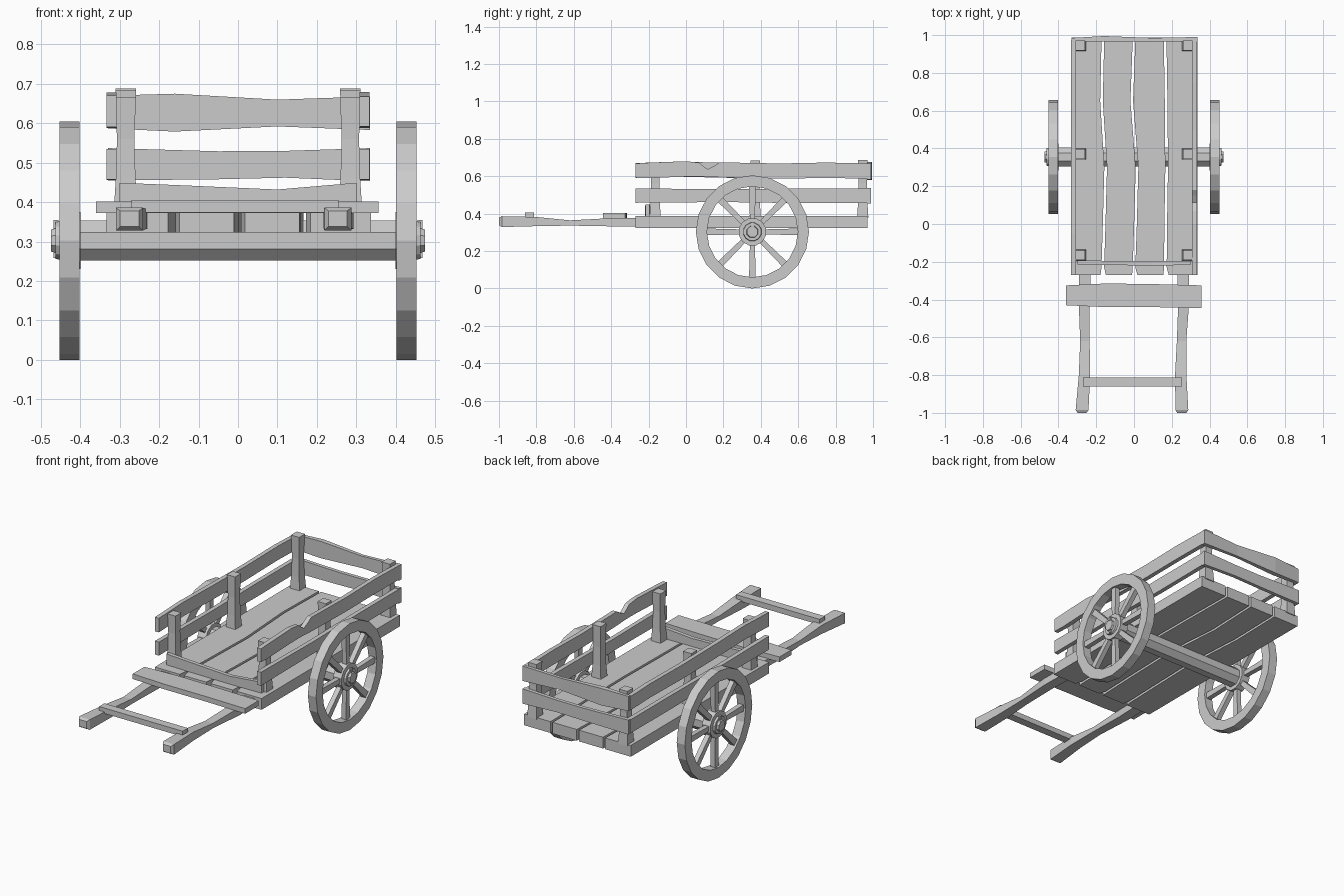
import bpy, bmesh
from math import sin, cos, pi
from mathutils import Matrix, Vector

if "Cube" in bpy.data.objects:
    bpy.data.objects.remove(bpy.data.objects["Cube"])

WY, WZ, R = 0.355, 0.3025, 0.3025      # wheel centre and radius


def finish(name, bm):
    bmesh.ops.recalc_face_normals(bm, faces=bm.faces)
    me = bpy.data.meshes.new(name)
    bm.to_mesh(me)
    bm.free()
    ob = bpy.data.objects.new(name, me)
    bpy.context.collection.objects.link(ob)
    return ob


def loft(bm, rings, closed=False):
    """Skin equal-length rings; cap both ends, or join them into a loop."""
    vs = [[bm.verts.new(p) for p in r] for r in rings]
    n = len(vs[0])
    pairs = list(zip(vs, vs[1:])) + ([(vs[-1], vs[0])] if closed else [])
    for a, b in pairs:
        for i in range(n):
            j = (i + 1) % n
            bm.faces.new((a[i], a[j], b[j], b[i]))
    if not closed:
        bm.faces.new(vs[0])
        bm.faces.new(vs[-1])


def beam(name, axis, stations):
    """Box-section beam; station = (t, lo1, hi1, lo2, hi2) over the other two axes."""
    bm = bmesh.new()
    rings = []
    for t, a, b, c, d in stations:
        ring = []
        for u, v in ((a, c), (b, c), (b, d), (a, d)):
            ring.append({'x': (t, u, v), 'y': (u, t, v), 'z': (u, v, t)}[axis])
        rings.append(ring)
    loft(bm, rings)
    return finish(name, bm)


def turned(bm, x0, x1, r0, r1, n):
    """Tapered cylinder along x on the wheel axis."""
    loft(bm, [[(x, WY + r * cos(2 * pi * (i + .5) / n), WZ + r * sin(2 * pi * (i + .5) / n))
               for i in range(n)] for x, r in ((x0, r0), (x1, r1))])


# Deck planks, following wavy seams
ys = (-0.27, -0.23, 0.0, 0.3, 0.65, 0.97)
seams = [(-0.333,) * 6,
         (-0.163, -0.165, -0.158, -0.15, -0.172, -0.165),
         (0.004, 0.0, 0.008, 0.016, -0.012, 0.0),
         (0.17, 0.166, 0.168, 0.173, 0.17, 0.165),
         (0.337,) * 6]
for k in range(4):
    st = []
    for i, y in enumerate(ys):
        g0 = 0 if k == 0 else (0.014 if i == 0 else 0.007)
        g1 = 0 if k == 3 else (0.014 if i == 0 else 0.007)
        st.append((y, seams[k][i] + g0, seams[k + 1][i] - g1, 0.323, 0.387))
    beam(f"deck_plank_{k + 1}", 'y', st)

# Posts, slightly flared at the foot
for side, s in (("left", -1), ("right", 1)):
    for label, y, top in (("front", -0.165, 0.665), ("middle", 0.37, 0.683), ("back", 0.945, 0.688)):
        st = []
        for z, w in ((0.38, 0.030), (0.46, 0.025), (0.56, 0.022), (top, 0.026)):
            st.append((z, s * 0.285 - w, s * 0.285 + w, y - w, y + w))
        beam(f"{side}_{label}_post", 'z', st)

# Side rails; the right upper one has a broken notch
upper = {-1: [(-0.27, 0.59, 0.67), (-0.05, 0.598, 0.678), (0.2, 0.592, 0.672),
              (0.5, 0.588, 0.668), (0.8, 0.593, 0.672), (0.975, 0.588, 0.666)],
         1: [(-0.27, 0.592, 0.668), (-0.2, 0.59, 0.672), (0.0, 0.598, 0.68), (0.07, 0.599, 0.672),
             (0.115, 0.598, 0.637), (0.15, 0.596, 0.655), (0.18, 0.594, 0.674),
             (0.5, 0.588, 0.668), (0.75, 0.59, 0.673), (0.975, 0.588, 0.668)]}
for side, s in (("left", -1), ("right", 1)):
    x0, x1 = sorted((s * 0.308, s * 0.333))
    beam(f"{side}_upper_rail", 'y', [(y, x0, x1, a, b) for y, a, b in upper[s]])
    beam(f"{side}_lower_rail", 'y', [(y, x0, x1, a, b) for y, a, b in
         ((-0.27, 0.458, 0.535), (0.2, 0.462, 0.53), (0.6, 0.456, 0.534), (0.975, 0.458, 0.534))])

# Back boards and low front board
beam("back_upper_board", 'x', [(x, 0.967, y1, a, b) for x, y1, a, b in
     ((-0.33, 0.985, 0.587, 0.67), (-0.16, 0.995, 0.579, 0.675),
      (0.1, 0.985, 0.592, 0.66), (0.335, 0.99, 0.583, 0.668))])
beam("back_lower_board", 'x', [(x, 0.967, 0.988, a, b) for x, a, b in
     ((-0.33, 0.455, 0.537), (-0.05, 0.458, 0.529), (0.12, 0.462, 0.53), (0.335, 0.453, 0.537))])
beam("front_low_board", 'x', [(x, y - 0.011, y + 0.011, 0.385, z) for x, y, z in
     ((-0.30, -0.203, 0.449), (-0.15, -0.206, 0.443), (0.1, -0.209, 0.432), (0.30, -0.206, 0.449))])

# Handles, narrowed where they are gripped
for side, s in (("left", -1), ("right", 1)):
    st = []
    for y, x, w, a, b in ((-1.0, 0.275, 0.024, 0.338, 0.378), (-0.985, 0.275, 0.034, 0.328, 0.386),
                          (-0.8, 0.262, 0.030, 0.333, 0.382), (-0.62, 0.26, 0.025, 0.336, 0.364),
                          (-0.4, 0.264, 0.029, 0.332, 0.376), (-0.26, 0.26, 0.031, 0.332, 0.376)):
        x = s * x if s < 0 else x - 0.022 * max(0, (-0.4 - y) / 0.6)
        st.append((y, x - w, x + w, a, b))
    beam(f"{side}_handle", 'y', st)
beam("handle_crossbar", 'x', [(x, -0.86, -0.813, 0.374, 0.405) for x in (-0.27, 0.255)])
beam("front_crossboard", 'x', [(x, a, b, 0.373, 0.402) for x, a, b in
     ((-0.36, -0.43, -0.325), (-0.15, -0.44, -0.315), (0.1, -0.44, -0.318), (0.357, -0.445, -0.325))])

# Axle
bm = bmesh.new()
turned(bm, -0.42, 0.42, 0.055, 0.055, 8)
finish("axle", bm)

# Wheels: rim, spokes, hub and end cap
N = 20
for side, s in (("left", -1), ("right", 1)):
    bm = bmesh.new()
    rings = []
    for i in range(N):
        c, d = cos(2 * pi * i / N), sin(2 * pi * i / N)
        rings.append([(s * x, WY + r * c, WZ + r * d) for x, r in
                      ((0.402, R), (0.453, R), (0.453, 0.243), (0.402, 0.243))])
    loft(bm, rings, closed=True)
    finish(f"{side}_wheel_rim", bm)

    bm = bmesh.new()
    for k in range(8):
        rot = Matrix.Rotation(k * pi / 4, 3, 'X')
        loft(bm, [[rot @ Vector((s * 0.428 + dx * 0.014, dy * w, z)) + Vector((0, WY, WZ))
                   for dx, dy in ((-1, -1), (1, -1), (1, 1), (-1, 1))]
                  for z, w in ((0.05, 0.013), (0.25, 0.018))])
    finish(f"{side}_wheel_spokes", bm)

    bm = bmesh.new()
    turned(bm, s * 0.400, s * 0.452, 0.075, 0.075, 12)
    turned(bm, s * 0.445, s * 0.463, 0.052, 0.048, 12)
    turned(bm, s * 0.455, s * 0.475, 0.036, 0.030, 8)
    finish(f"{side}_wheel_hub", bm)
    beam(f"{side}_axle_pin", 'z', [(z, *sorted((s * 0.456, s * 0.468)), WY - 0.008, WY + 0.008)
                                   for z in (0.258, 0.355)])
